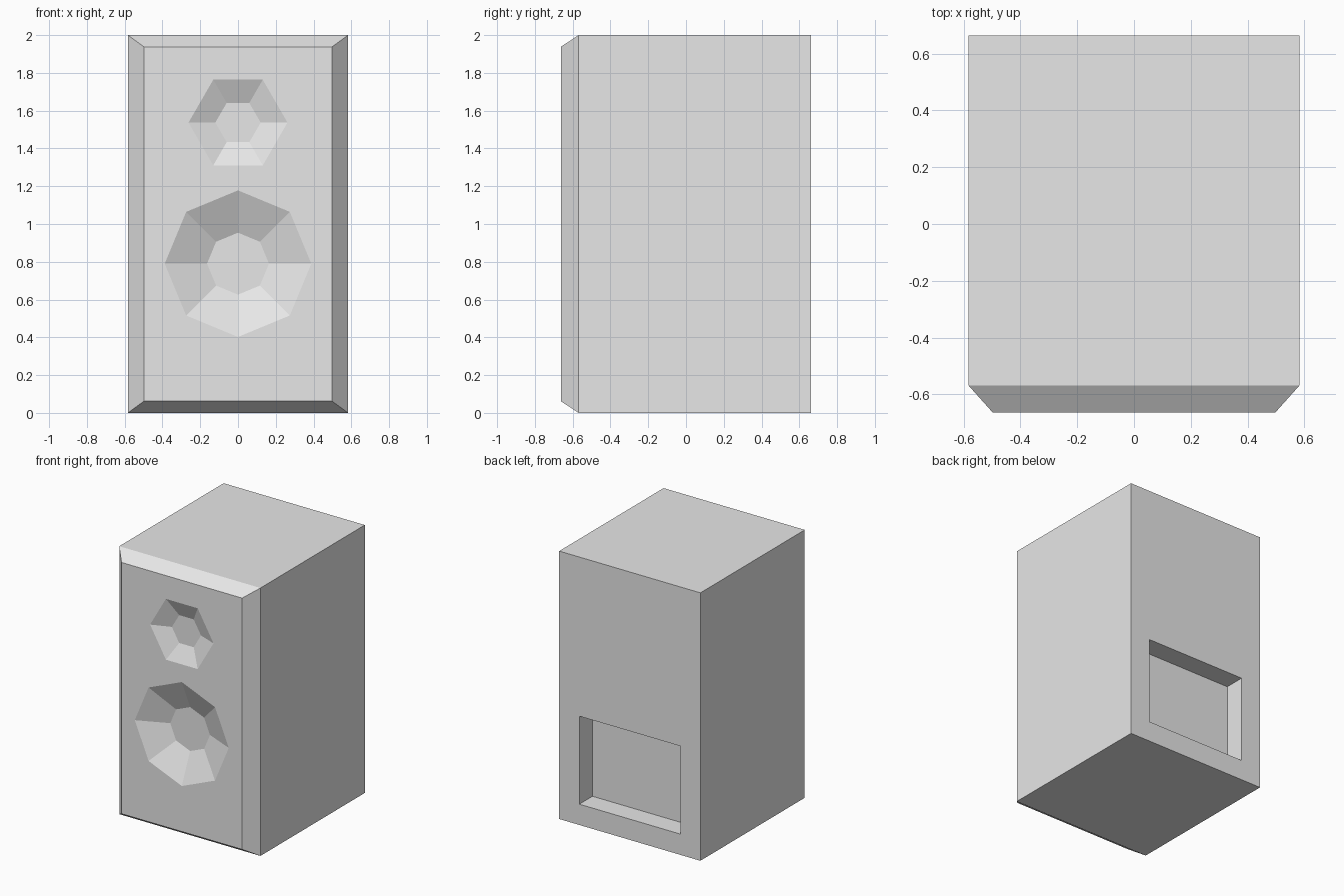
import bpy, bmesh, math

if "Cube" in bpy.data.objects:
    bpy.data.objects.remove(bpy.data.objects["Cube"])

grey = bpy.data.materials.new("light grey")
grey.diffuse_color = (0.8, 0.8, 0.8, 1)
grey.use_nodes = True
grey.node_tree.nodes["Principled BSDF"].inputs["Base Color"].default_value = grey.diffuse_color


def loft(name, rings):
    """Closed solid through a list of (y, [(x, z), ...]) outlines."""
    bm = bmesh.new()
    loops = [[bm.verts.new((x, y, z)) for x, z in pts] for y, pts in rings]
    n = len(loops[0])
    for a, b in zip(loops, loops[1:]):
        for i in range(n):
            j = (i + 1) % n
            bm.faces.new((a[i], a[j], b[j], b[i]))
    bm.faces.new(loops[0])
    bm.faces.new(loops[-1])
    bmesh.ops.recalc_face_normals(bm, faces=bm.faces)
    mesh = bpy.data.meshes.new(name)
    bm.to_mesh(mesh)
    bm.free()
    mesh.materials.append(grey)
    obj = bpy.data.objects.new(name, mesh)
    bpy.context.collection.objects.link(obj)
    return obj


def rect(w, z0, z1):
    return [(-w, z0), (w, z0), (w, z1), (-w, z1)]


def polygon(sides, r, z):
    return [(r * math.cos(math.tau * i / sides), z + r * math.sin(math.tau * i / sides))
            for i in range(sides)]


FRONT, BACK = -0.663, 0.663


def cone_cutter(name, sides, z, outer, inner, depth):
    # The slope carries on past the front so the cut is clean
    over = 0.05
    wide = outer + (outer - inner) / depth * over
    return loft(name, [(FRONT - over, polygon(sides, wide, z)),
                       (FRONT + depth, polygon(sides, inner, z))])


# Cabinet with bevelled front edges
cabinet = loft("speaker_cabinet", [(BACK, rect(0.583, 0, 2)),
                                   (-0.568, rect(0.583, 0, 2)),
                                   (FRONT, rect(0.498, 0.062, 1.938))])

# Faceted speaker cones in the front, connector recess in the back
cutters = [
    cone_cutter("tweeter_cutter", 6, 1.537, 0.262, 0.12, 0.055),
    cone_cutter("woofer_cutter", 8, 0.79, 0.388, 0.164, 0.098),
    loft("connector_recess_cutter", [(BACK + 0.1, rect(0.417, 0.155, 0.812)),
                                     (BACK - 0.155, rect(0.417, 0.155, 0.812))]),
]
for cutter in cutters:
    cutter.hide_render = True
    cutter.display_type = 'WIRE'
    mod = cabinet.modifiers.new(cutter.name, 'BOOLEAN')
    mod.operation = 'DIFFERENCE'
    mod.solver = 'EXACT'
    mod.object = cutter
